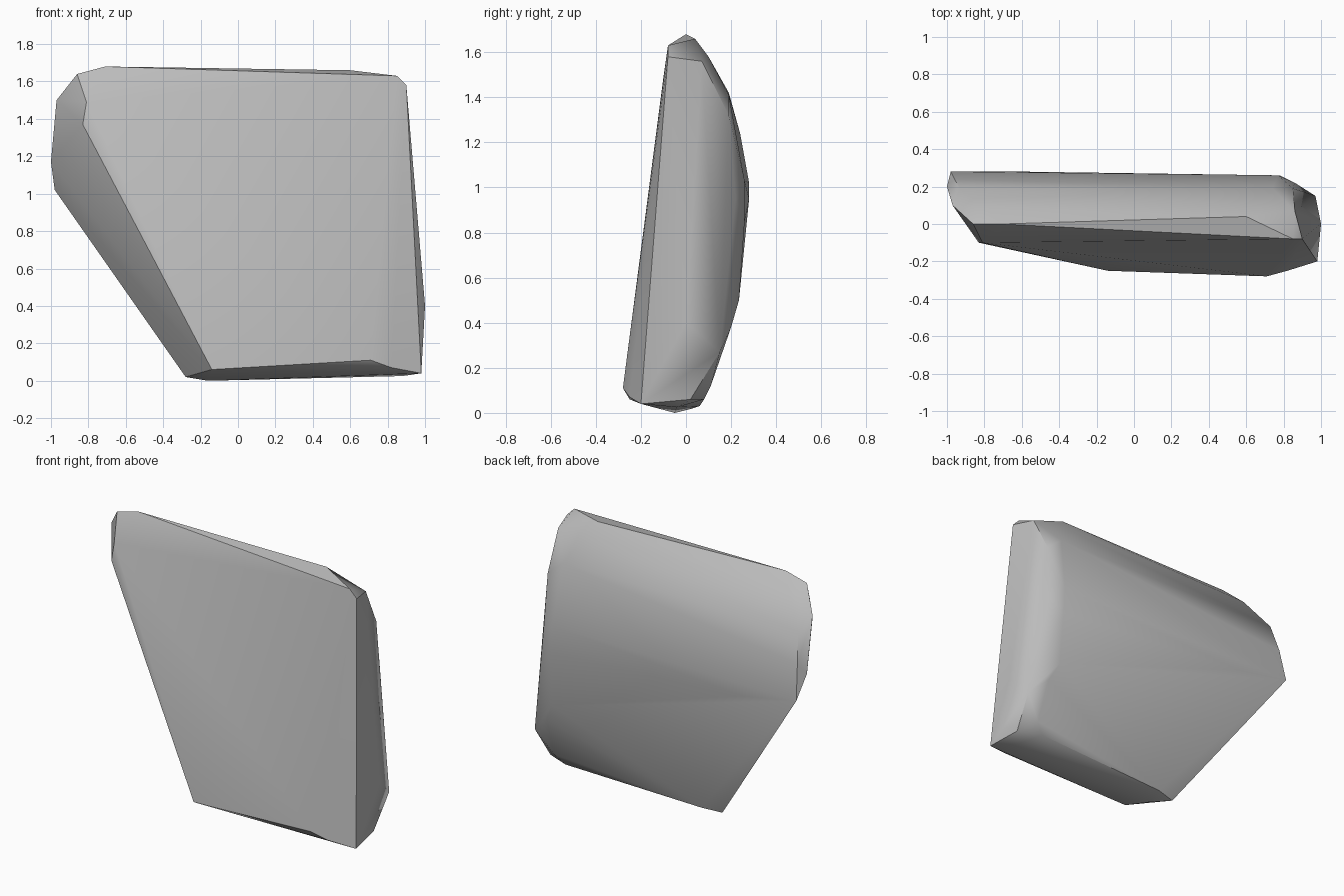
import bpy
import bmesh
import math

default_cube = bpy.data.objects.get("Cube")
if default_cube:
    bpy.data.objects.remove(default_cube, do_unlink=True)


def make_material(name, value):
    material = bpy.data.materials.new(name)
    material.use_nodes = True
    colour = (value, value, value, 1.0)
    material.diffuse_color = colour
    material.node_tree.nodes["Principled BSDF"].inputs["Base Color"].default_value = colour
    return material


def make_hull(name, outlines, material):
    """Wrap a tight convex skin around the outlines of a chiselled stone."""
    mesh = bpy.data.meshes.new(name)
    bm = bmesh.new()
    for outline in outlines:
        for point in outline:
            bm.verts.new(point)
    result = bmesh.ops.convex_hull(bm, input=bm.verts[:], use_existing_faces=False)
    loose = [v for v in bm.verts if not v.link_faces]
    bmesh.ops.delete(bm, geom=loose, context="VERTS")
    bmesh.ops.dissolve_limit(bm, angle_limit=math.radians(1), verts=bm.verts[:], edges=bm.edges[:])
    bmesh.ops.recalc_face_normals(bm, faces=bm.faces[:])
    bm.to_mesh(mesh)
    bm.free()
    mesh.materials.append(material)
    obj = bpy.data.objects.new(name, mesh)
    bpy.context.collection.objects.link(obj)
    return obj


# Flat leaning front face, running around its rim
front_face = [
    (-.14, -.25, .06), (.71, -.28, .11), (.82, -.25, .07), (.98, -.2, .04),
    (.9, -.08, 1.58), (.85, -.08, 1.63), (-.81, -.1, 1.49), (-.83, -.1, 1.37),
]

# Narrow crest along the top
top_crest = [(-.86, 0, 1.64), (-.71, 0, 1.68), (.6, .04, 1.66)]

# Pointed left end
left_end = [(-.97, .1, 1.5), (-1, .2, 1.17), (-.98, .28, 1.02)]

# Rim of the right end, from top to bottom
right_end = [
    (.86, .07, 1.56), (.85, .19, 1.32), (.86, .22, .95),
    (1, 0, .4), (.97, .15, .27), (.95, .02, .06),
]

# Rounded back, as an arc near each end
back_left = [(-.8, .09, 1.59), (-.93, .19, 1.42), (-.96, .24, 1.24), (-.6, .28, .95)]
back_right = [
    (.65, .1, 1.58), (.74, .19, 1.41), (.77, .26, 1.03),
    (.78, .26, .85), (.79, .235, .5), (.85, .2, .38), (.86, .11, .12),
]

# Worn underside
underside = [
    (-.28, .03, .02), (-.16, -.05, 0), (-.15, .06, .03),
    (.8, .08, .06), (.88, -.04, .025),
]

stone_grey = make_material("stone grey", .5)
outlines = [front_face, top_crest, left_end, right_end, back_left, back_right, underside]
stone = make_hull("stone_slab", outlines, stone_grey)

# Soft shading over the shallow facets, crisp at the chiselled edges
bpy.ops.object.select_all(action="DESELECT")
stone.select_set(True)
bpy.context.view_layer.objects.active = stone
bpy.ops.object.shade_smooth_by_angle(angle=math.radians(35))
